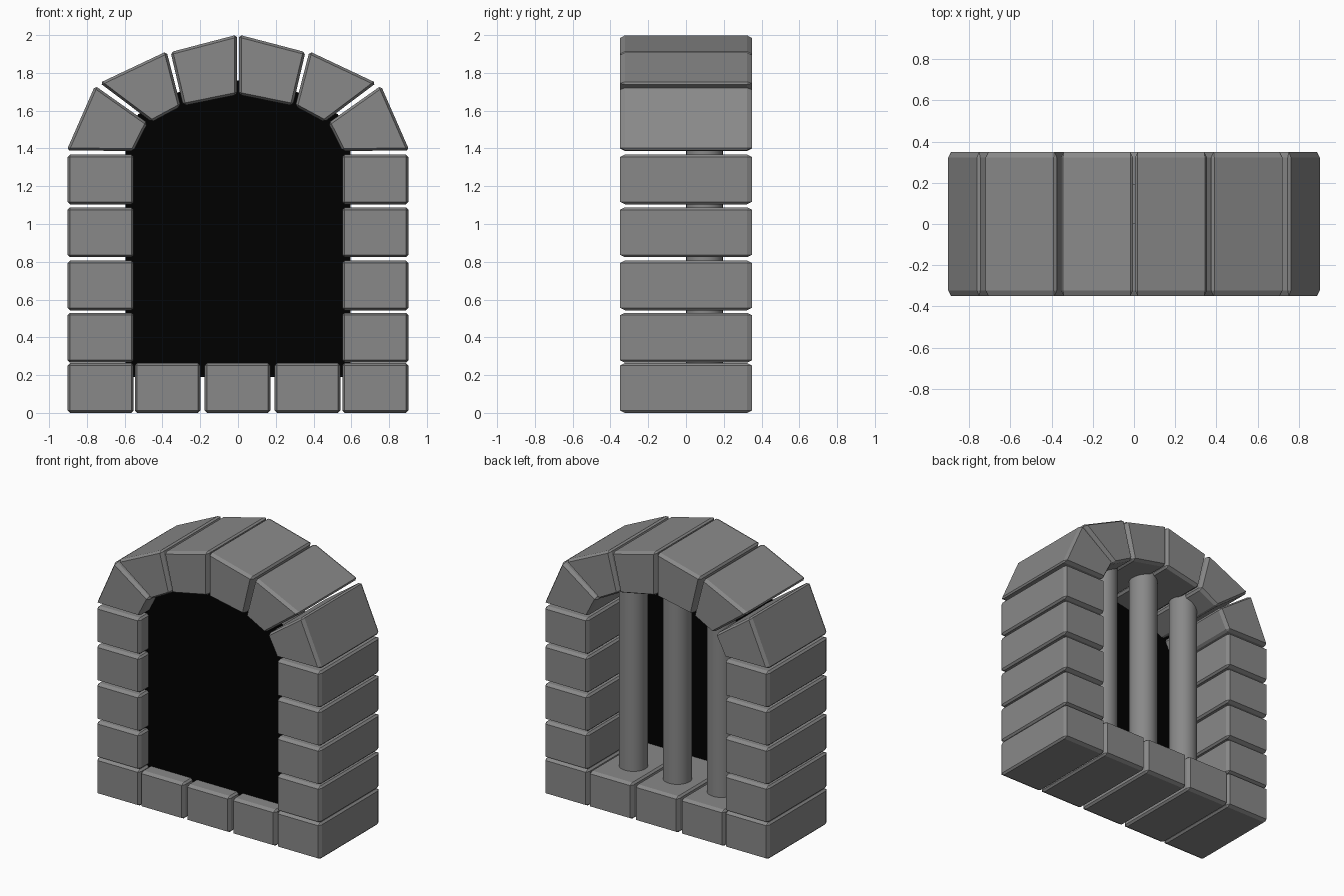
import bpy, bmesh

if "Cube" in bpy.data.objects:
    bpy.data.objects.remove(bpy.data.objects["Cube"])

DEPTH = 0.349   # half depth of the stonework
STRETCH = 2.0   # chamfers are longer along the depth


def material(name, value):
    mat = bpy.data.materials.new(name)
    mat.diffuse_color = (value, value, value, 1)
    mat.use_nodes = True
    mat.node_tree.nodes["Principled BSDF"].inputs["Base Color"].default_value = mat.diffuse_color
    return mat


grey = material("grey_stone", 0.25)
dark = material("dark", 0.0)


def stone(name, pts):
    """Extrude a front outline (x, z) through the wall and chamfer its edges."""
    bm = bmesh.new()
    d = DEPTH / STRETCH
    face = bm.faces.new([bm.verts.new((x, -d, z)) for x, z in pts])
    ext = bmesh.ops.extrude_face_region(bm, geom=[face])
    verts = [g for g in ext["geom"] if isinstance(g, bmesh.types.BMVert)]
    bmesh.ops.translate(bm, verts=verts, vec=(0, 2 * d, 0))
    bmesh.ops.recalc_face_normals(bm, faces=bm.faces)
    bmesh.ops.bevel(bm, geom=bm.edges[:], offset=0.013, segments=1,
                    affect='EDGES', clamp_overlap=True)
    bmesh.ops.scale(bm, verts=bm.verts, vec=(1, STRETCH, 1))
    me = bpy.data.meshes.new(name)
    bm.to_mesh(me)
    bm.free()
    me.materials.append(grey)
    ob = bpy.data.objects.new(name, me)
    bpy.context.collection.objects.link(ob)
    return ob


def block(name, x0, x1, z0, z1):
    return stone(name, [(x0, z0), (x1, z0), (x1, z1), (x0, z1)])


# Sill stones
for x in (-0.3725, -0.0025, 0.3675):
    block("sill_stone", x - 0.174, x + 0.174, 0, 0.263)

# Wedge stones of the arch, right half
wedges = [
    [(0.005, 2.002), (0.357, 1.91), (0.29, 1.626), (0.005, 1.684)],
    [(0.378, 1.914), (0.732, 1.747), (0.457, 1.54), (0.303, 1.623)],
    [(0.757, 1.732), (0.907, 1.39), (0.554, 1.386), (0.478, 1.535)],
]
for s in (-1, 1):
    # Jamb stones
    for z in (0.0, 0.266, 0.543, 0.824, 1.104):
        block("jamb_stone", s * 0.902, s * 0.552, z, z + 0.264)
    for w in wedges:
        stone("arch_stone", [(s * x, z) for x, z in w])

# Dark backing panel
half = [(0.595, 0.19), (0.595, 1.41), (0.53, 1.58), (0.31, 1.70)]
outline = half + [(0, 1.76)] + [(-x, z) for x, z in reversed(half)]
me = bpy.data.meshes.new("dark_panel")
me.from_pydata([(x, -0.24, z) for x, z in outline], [], [range(len(outline))])
me.materials.append(dark)
panel = bpy.data.objects.new("dark_panel", me)
bpy.context.collection.objects.link(panel)

# Vertical bars
for x in (-0.355, 0, 0.355):
    z0, z1 = 0.2, 1.75 if x == 0 else 1.68
    bpy.ops.mesh.primitive_cylinder_add(vertices=32, radius=0.097, depth=z1 - z0,
                                        location=(x, 0.098, (z0 + z1) / 2))
    bar = bpy.context.object
    bar.name = "window_bar"
    bar.data.materials.append(grey)
    bpy.ops.object.shade_smooth_by_angle()
